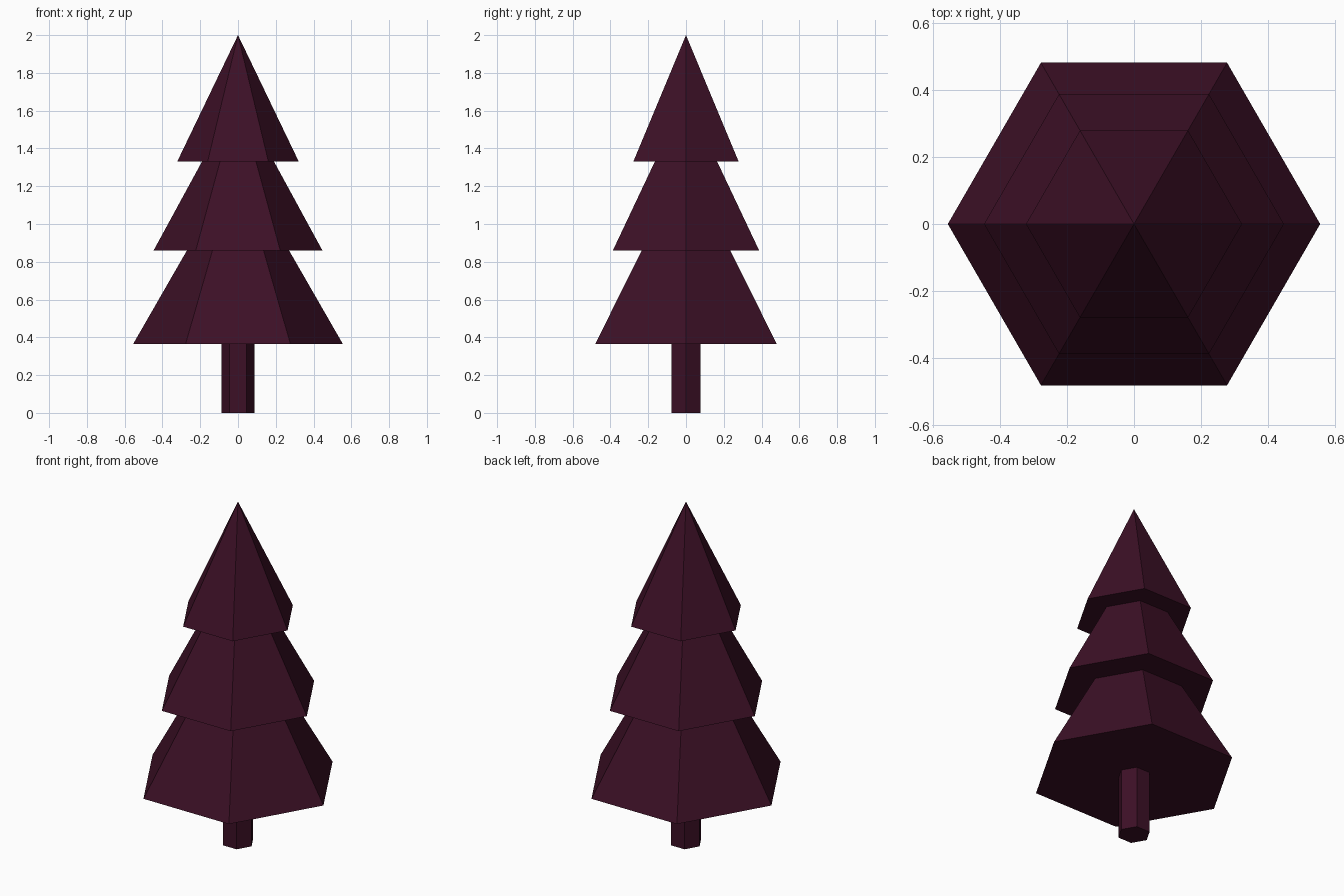
import bpy
from math import radians

cube = bpy.data.objects.get("Cube")
if cube:
    bpy.data.objects.remove(cube, do_unlink=True)

# Single dark plum colour
plum = bpy.data.materials.new("dark_plum")
plum.use_nodes = True
colour = (0.045, 0.005, 0.019, 1)
plum.diffuse_color = colour
plum.node_tree.nodes["Principled BSDF"].inputs["Base Color"].default_value = colour


def hex_part(name, bottom_radius, top_radius, z_low, z_high):
    """Six-sided cone or prism with corners pointing along x."""
    bpy.ops.mesh.primitive_cone_add(
        vertices=6, radius1=bottom_radius, radius2=top_radius,
        depth=z_high - z_low, location=(0, 0, (z_low + z_high) / 2),
        rotation=(0, 0, radians(30)))
    part = bpy.context.object
    part.name = name
    part.data.materials.append(plum)
    bpy.ops.object.transform_apply(location=True, rotation=True, scale=True)
    return part


# Trunk, running up into the foliage
hex_part("trunk", 0.088, 0.088, 0, 0.45)

# Foliage tiers, each tip hidden inside the tier above
hex_part("lower_foliage", 0.555, 0, 0.365, 1.33)
hex_part("middle_foliage", 0.447, 0, 0.86, 1.68)
hex_part("upper_foliage", 0.322, 0, 1.33, 2)
